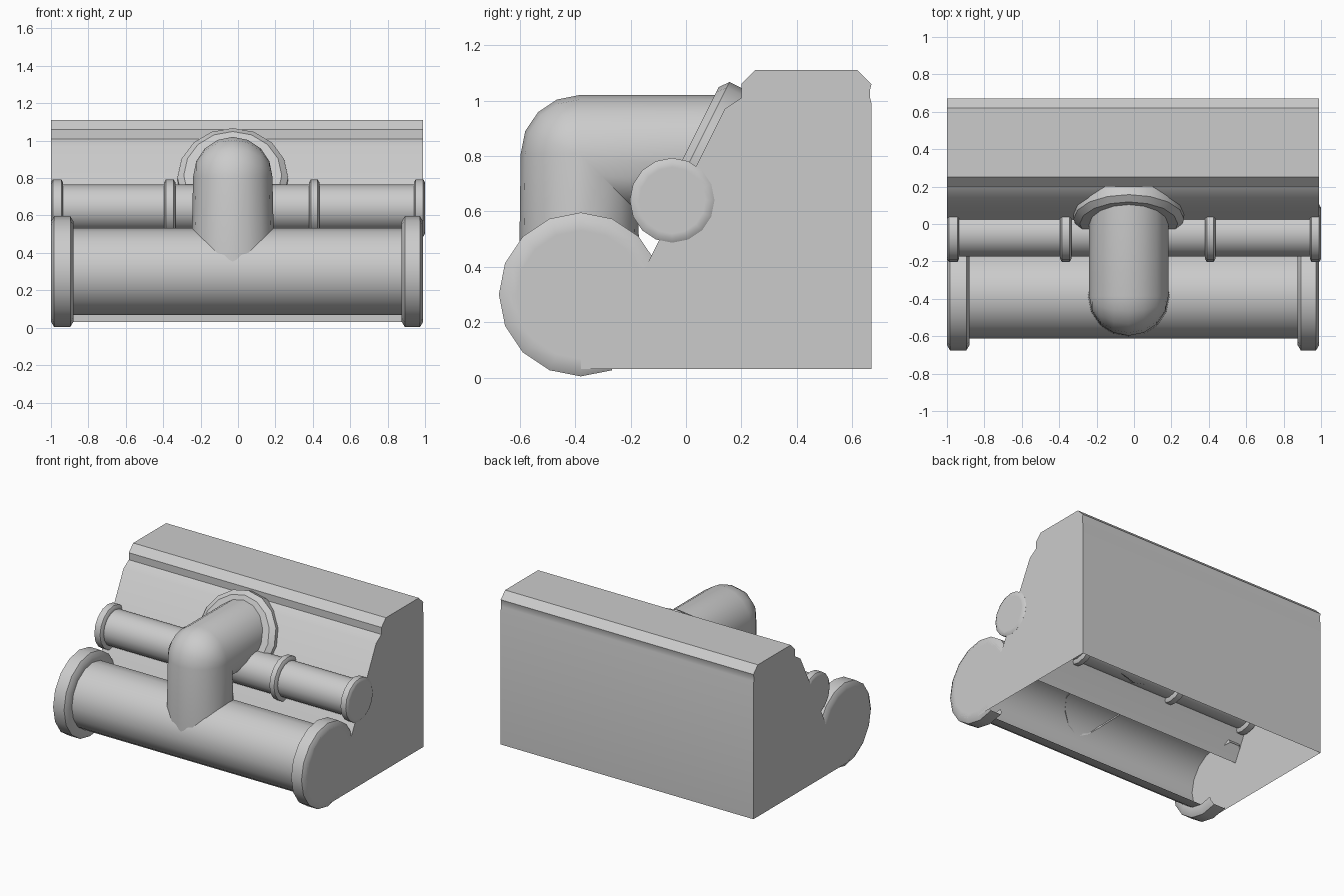
import bpy, bmesh, math
from mathutils import Matrix, Vector

cube = bpy.data.objects.get("Cube")
if cube:
    bpy.data.objects.remove(cube, do_unlink=True)

grey = bpy.data.materials.new("plain_grey")
grey.use_nodes = True
grey.diffuse_color = (0.6, 0.6, 0.6, 1)
grey.node_tree.nodes["Principled BSDF"].inputs["Base Color"].default_value = (0.6, 0.6, 0.6, 1)

SIDES = 16
LEFT, RIGHT = 0.99, -1.0           # ends of the wall block
MAIN_Y, MAIN_Z, MAIN_R = -0.38, 0.3, 0.232


def finish(name, bm):
    bmesh.ops.remove_doubles(bm, verts=bm.verts, dist=0.0005)
    bmesh.ops.recalc_face_normals(bm, faces=bm.faces)
    mesh = bpy.data.meshes.new(name)
    bm.to_mesh(mesh)
    bm.free()
    mesh.materials.append(grey)
    mesh.shade_smooth()
    mesh.set_sharp_from_angle(angle=math.radians(35))
    obj = bpy.data.objects.new(name, mesh)
    bpy.context.scene.collection.objects.link(obj)
    return obj


def bridge(bm, rows, closed=False):
    """Quads between successive rows of points."""
    rows = [[bm.verts.new(p) for p in row] for row in rows]
    for a, b in zip(rows, rows[1:]):
        n = len(a)
        for i in range(n if closed else n - 1):
            j = (i + 1) % n
            bm.faces.new((a[i], a[j], b[j], b[i]))


def lathe(name, profile, matrix, first=0, last=SIDES):
    """Turn (distance, radius) pairs about the local z axis, over part of a circle."""
    bm = bmesh.new()
    rows = []
    for t, r in profile:
        angles = [math.tau * k / SIDES for k in range(first, last + 1)]
        rows.append([matrix @ Vector((r * math.cos(a), r * math.sin(a), t)) for a in angles])
    bridge(bm, rows)
    return finish(name, bm)


def frame(x_axis, y_axis, z_axis, origin):
    m = Matrix((x_axis, y_axis, z_axis)).transposed().to_4x4()
    m.translation = origin
    return m


def along_x(y, z):
    return frame((0, 1, 0), (0, 0, 1), (1, 0, 0), (0, y, z))


def band(x0, x1, inner, outer, bevel):
    """Bevelled ring section between two positions."""
    return [(x0, inner), (x0, outer - bevel), (x0 + bevel * 0.6, outer),
            (x1 - bevel * 0.6, outer), (x1, outer - bevel), (x1, inner)]


# Wall block: sloping front, moulded top, open underneath
outline = [(-0.18, 0.33), (0.14, 0.97), (0.2, 1.01), (0.2, 1.06), (0.25, 1.11),
           (0.62, 1.11), (0.67, 1.06), (0.665, 1.04), (0.665, 1.01), (0.67, 0.99),
           (0.67, 0.03)]
bm = bmesh.new()
bridge(bm, [[(x, y, z) for y, z in outline] for x in (RIGHT, LEFT)])
for x in (RIGHT, LEFT):
    bm.faces.new([bm.verts.new((x, y, z)) for y, z in outline + [(MAIN_Y, 0.03), (MAIN_Y, MAIN_Z)]])
finish("wall_block", bm)

# Large pipe, open along its hidden lower back
main_axis = along_x(MAIN_Y, MAIN_Z)
lathe("main_pipe", [(RIGHT, MAIN_R), (LEFT, MAIN_R)], main_axis, 1, 12)
for side, x0, x1 in (("right", RIGHT, -0.88), ("left", 0.875, LEFT)):
    lathe(f"main_{side}_flange", band(x0, x1, MAIN_R, 0.296, 0.028), main_axis, 1, 13)
    end = RIGHT if side == "right" else LEFT
    lathe(f"main_{side}_cap", [(end, 0), (end, 0.268)], main_axis, 0, SIDES)

# Small pipe with four bands and closed ends
small_axis = along_x(-0.05, 0.64)
lathe("small_pipe", [(-0.998, 0), (-0.998, 0.125), (0.998, 0.125), (0.998, 0)], small_axis)
for name, x0, x1 in (("right_end", -0.999, -0.935), ("right_middle", -0.395, -0.335),
                     ("left_middle", 0.38, 0.435), ("left_end", 0.94, 1.0)):
    lathe(f"small_{name}_band", band(x0, x1, 0.12, 0.153, 0.016), small_axis)
for x in (-0.999, 1.0):
    lathe("small_end_cap", [(x, 0), (x, 0.137)], small_axis)

# Elbow from the large pipe up and back into the wall
ex, ey, ez, er = -0.028, -0.385, 0.808, 0.212
ring = [(er * math.sin(math.tau * k / SIDES), er * math.cos(math.tau * k / SIDES)) for k in range(SIDES)]


def saddle(s):
    """Height of the large pipe below a point on the leg."""
    return MAIN_Z - 0.01 + math.sqrt(max(0, MAIN_R ** 2 - (ey - s * 1.03 - MAIN_Y) ** 2))


rows = [[(ex + w * 1.03, ey - s * 1.03, saddle(s)) for w, s in ring]]
for step in range(5):
    a = math.pi / 2 * step / 4
    rows.append([(ex + w, ey - s * math.cos(a), ez + s * math.sin(a)) if s > 0
                 else (ex + w, ey - s, ez + s) for w, s in ring])
rows.append([(ex + w, 0.2, ez + s) for w, s in ring])
bm = bmesh.new()
bridge(bm, rows, closed=True)
finish("elbow_pipe", bm)

# Collar where the elbow meets the slope
up = Vector((0, 1, 2)).normalized()
out = Vector((1, 0, 0)).cross(up)
collar_frame = frame((1, 0, 0), up, out, (ex, 0.05, 0.79))
lathe("elbow_collar", [(-0.06, 0.296), (0.028, 0.296), (0.055, 0.262), (0.055, 0.19)], collar_frame)
